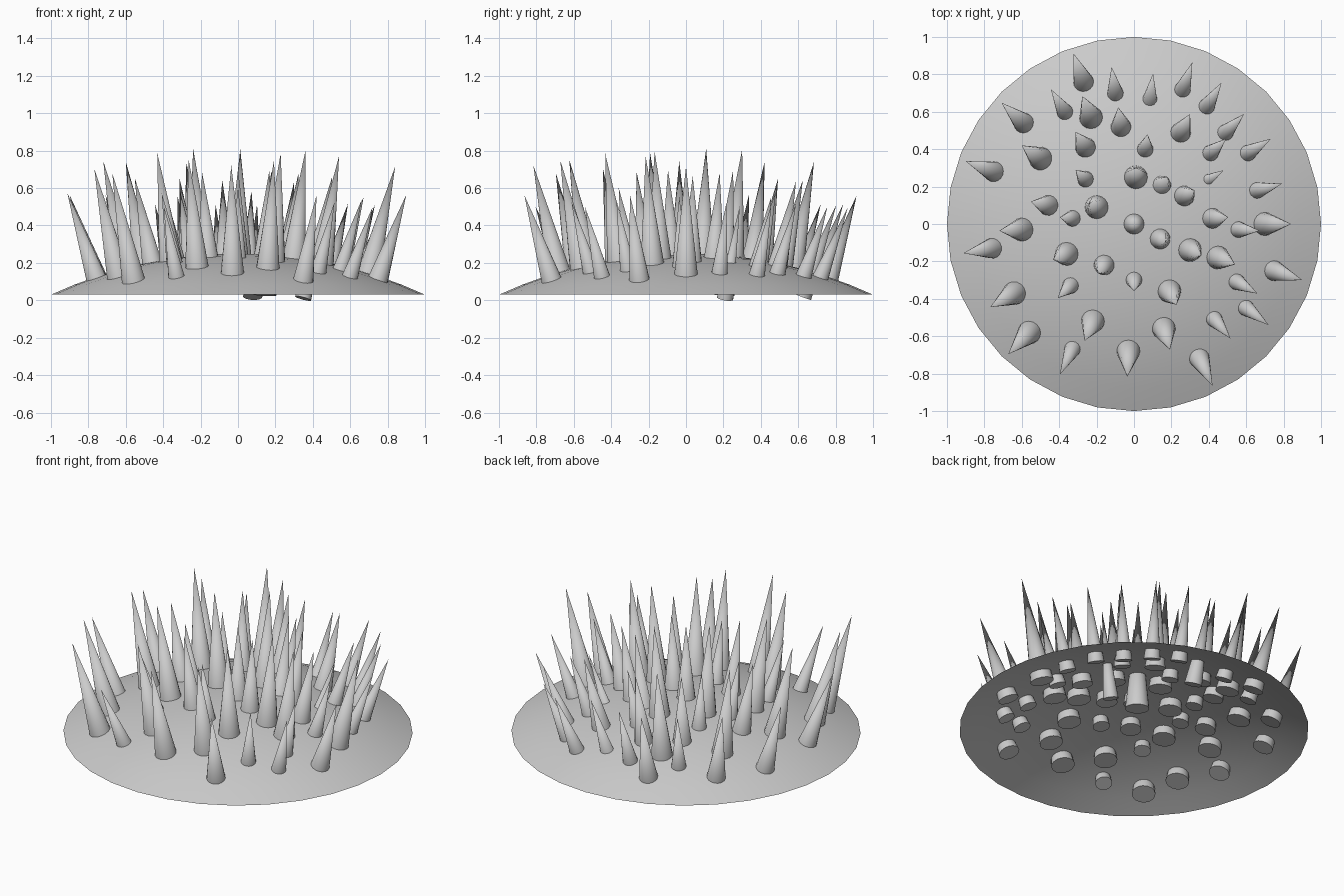
import bpy, bmesh, math
from mathutils import Vector, Matrix

if "Cube" in bpy.data.objects:
    bpy.data.objects.remove(bpy.data.objects["Cube"])

RIM, RISE = 0.03, 0.22
R = (1 + RISE ** 2) / (2 * RISE)      # radius of the sphere the cap is cut from


def dome_z(r):
    return RIM + RISE - R + math.sqrt(R * R - r * r)


def add_object(name, bm):
    mesh = bpy.data.meshes.new(name)
    bm.to_mesh(mesh)
    bm.free()
    ob = bpy.data.objects.new(name, mesh)
    bpy.context.collection.objects.link(ob)
    bpy.ops.object.select_all(action='DESELECT')
    ob.select_set(True)
    bpy.context.view_layer.objects.active = ob
    bpy.ops.object.shade_smooth_by_angle(angle=math.radians(40))


# Shallow open dome: an arc profile spun around z
bm = bmesh.new()
rings = 8
verts = [bm.verts.new((i / rings, 0, dome_z(i / rings))) for i in range(rings + 1)]
edges = [bm.edges.new(verts[i:i + 2]) for i in range(rings)]
bmesh.ops.spin(bm, geom=verts + edges, cent=(0, 0, 0), axis=(0, 0, 1),
               angle=2 * math.pi, steps=32, use_duplicate=False)
bmesh.ops.remove_doubles(bm, verts=bm.verts, dist=1e-4)
bmesh.ops.dissolve_degenerate(bm, edges=bm.edges, dist=1e-5)
bmesh.ops.recalc_face_normals(bm, faces=bm.faces)
if sum(f.normal.z for f in bm.faces) < 0:
    bmesh.ops.reverse_faces(bm, faces=bm.faces)
add_object("dome", bm)


# Spike: cone rooted in the dome, leaning outward in step with its distance from the centre
def spike(name, x, y, radius, height, base_z=None):
    surf = Vector((x, y, dome_z(math.hypot(x, y))))
    tip = surf + Vector((0.2 * x, 0.2 * y, height))
    axis = (tip - surf).normalized()
    depth = (surf.z - base_z) / axis.z if base_z else 0.055
    length = (tip - surf).length
    base = surf - axis * depth
    total = length + depth
    bm = bmesh.new()
    rot = axis.to_track_quat('Z', 'Y').to_matrix().to_4x4()
    bmesh.ops.create_cone(bm, cap_ends=True, segments=16, radius2=0,
                          radius1=radius * total / length, depth=total,
                          matrix=Matrix.Translation((base + tip) / 2) @ rot)
    bmesh.ops.remove_doubles(bm, verts=bm.verts, dist=1e-5)
    add_object(name, bm)


# Spikes by size: (name, radius, height, root positions)
GROUPS = [
    ("large_spike", 0.062, 0.57, [
        (.01, .25), (-.20, .09), (.30, -.14), (.16, -.56), (.70, 0), (-.36, -.16),
        (-.60, -.03), (.45, -.18), (.19, -.36), (-.22, -.52), (-.56, -.58),
        (-.03, -.68), (-.64, -.37), (-.50, .35), (-.23, .57)]),
    ("medium_spike", 0.054, 0.45, [
        (-.75, .28), (.75, -.25), (-.07, .52), (-.26, .41), (.27, .15), (-.16, -.22),
        (0, 0), (.42, .03), (-.46, .10), (-.27, .76), (-.59, .54), (.25, .49),
        (.35, -.72), (-.76, -.13), (.14, -.08)]),
    ("small_spike", 0.043, 0.37, [
        (-.10, .70), (.26, .72), (.39, .63), (-.37, .60), (.49, .49), (.06, .40),
        (.41, .38), (.61, .38), (-.26, .24), (.66, .18), (-.33, .03), (.56, -.03),
        (-.34, -.33), (0, -.30), (.55, -.31), (.43, -.51), (.60, -.45), (-.33, -.67)]),
]
for name, radius, height, roots in GROUPS:
    for i, (x, y) in enumerate(roots):
        spike(f"{name}_{i + 1:02d}", x, y, radius, height)

# Spikes that poke out under the dome
spike("deep_spike_1", .085, .67, .038, .36, 0.02)
spike("deep_spike_2", .15, .21, .048, .46, 0.03)
spike("deep_spike_3", .40, .24, .027, .30, 0.01)
